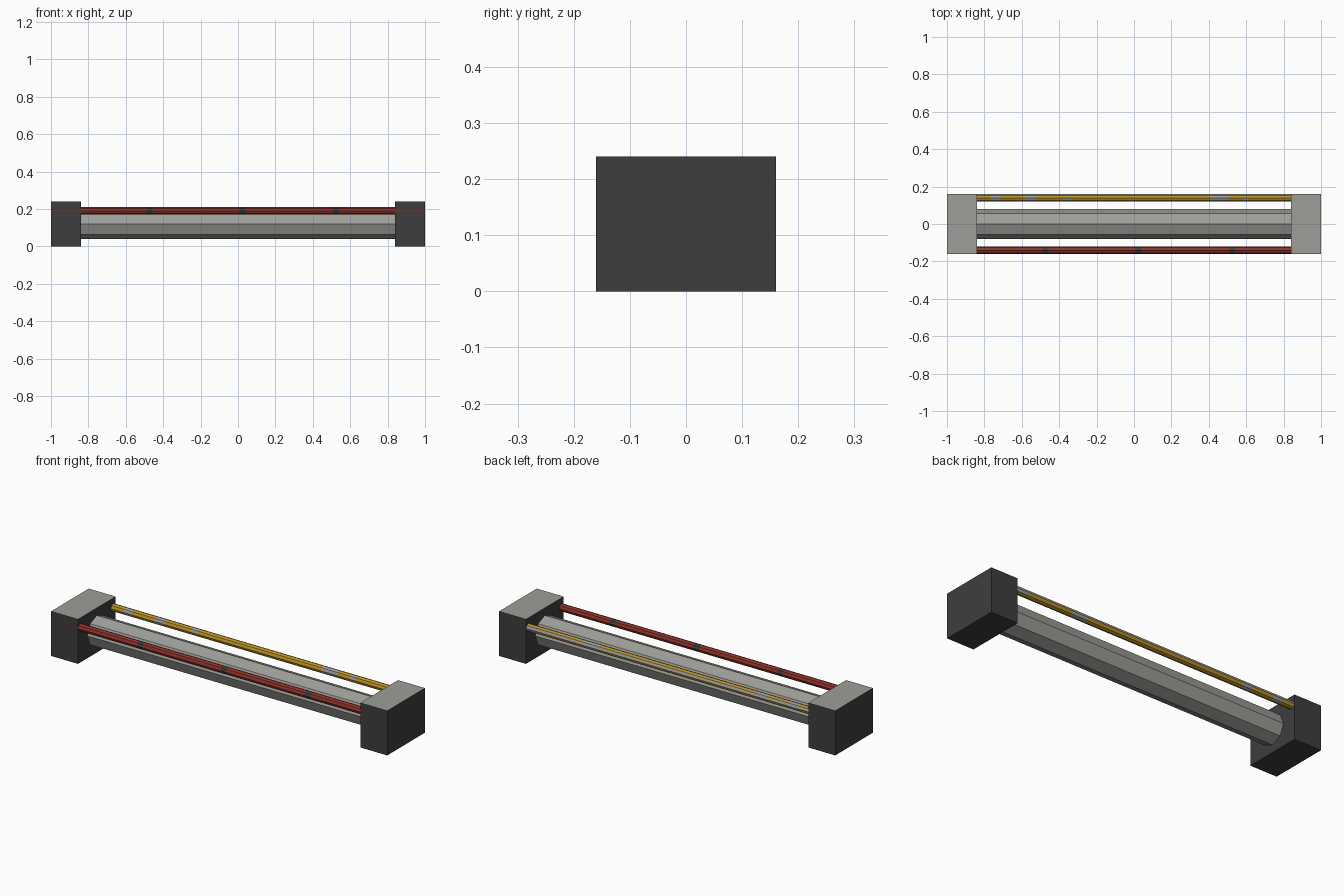
import bpy, bmesh, math

if "Cube" in bpy.data.objects:
    bpy.data.objects.remove(bpy.data.objects["Cube"])


def material(name, rgb):
    m = bpy.data.materials.new(name)
    m.diffuse_color = (*rgb, 1)
    m.use_nodes = True
    m.node_tree.nodes["Principled BSDF"].inputs["Base Color"].default_value = m.diffuse_color
    return m


GREY = material("concrete_grey", (0.34, 0.34, 0.32))
DARK = material("dark_grey", (0.048, 0.048, 0.048))
RED = material("red_paint", (0.27, 0.033, 0.025))
YELLOW = material("yellow_paint", (0.50, 0.29, 0.02))


def finish(name, bm, mats, rule):
    """Turn a bmesh into an object, colouring faces with a rule."""
    bmesh.ops.recalc_face_normals(bm, faces=bm.faces)
    bm.normal_update()
    for f in bm.faces:
        f.material_index = rule(f.calc_center_median(), f.normal)
    me = bpy.data.meshes.new(name)
    bm.to_mesh(me)
    bm.free()
    for m in mats:
        me.materials.append(m)
    ob = bpy.data.objects.new(name, me)
    bpy.context.collection.objects.link(ob)
    return ob


def pipe(name, radius, y, z, stations, mats, rule, sides=8):
    """Eight-sided pipe along x, cut into rings at the given stations."""
    bm = bmesh.new()
    rings = []
    for x in stations:
        rings.append([bm.verts.new((x, y + radius * math.cos(a), z + radius * math.sin(a)))
                      for a in (2 * math.pi * i / sides for i in range(sides))])
    for r0, r1 in zip(rings, rings[1:]):
        for i in range(sides):
            j = (i + 1) % sides
            bm.faces.new((r0[i], r0[j], r1[j], r1[i]))
    bm.faces.new(rings[0])
    bm.faces.new(rings[-1])
    return finish(name, bm, mats, rule)


# End blocks: dark sides, light top
for side, label in ((-1, "left"), (1, "right")):
    bm = bmesh.new()
    bmesh.ops.create_cube(bm, size=1)
    for v in bm.verts:
        v.co = (v.co.x * 0.16 + side * 0.92, v.co.y * 0.32, v.co.z * 0.24 + 0.12)
    finish(label + "_end_block", bm, [DARK, GREY], lambda c, n: 1 if n.z > 0.5 else 0)

# Large central pipe
pipe("main_pipe", 0.08, 0, 0.12, [-0.9, 0.9], [GREY], lambda c, n: 0)

# Thin red pipe at the front with dark couplings
red_bands = [(-0.49, -0.457), (0.008, 0.042), (0.507, 0.541)]
pipe("red_pipe", 0.02, -0.1405, 0.19,
     [-0.999] + [x for b in red_bands for x in b] + [0.999], [RED, DARK],
     lambda c, n: int(any(a < c.x < b for a, b in red_bands)))

# Thin yellow pipe at the back with bare worn patches
worn = [(-0.765, -0.715), (-0.585, -0.525), (0.41, 0.505)]
chips = [(-0.365, -0.325), (0.58, 0.61)]


def yellow_rule(c, n):
    if any(a < c.x < b for a, b in worn):
        return 1
    if any(a < c.x < b for a, b in chips) and n.y < 0 < n.z:
        return 1
    return int(n.y > 0.8 and (n.z > 0 or c.x > 0.77))


cuts = sorted([x for b in worn + chips for x in b] + [-0.999, 0.77, 0.999])
pipe("yellow_pipe", 0.02, 0.1395, 0.19, cuts, [YELLOW, GREY], yellow_rule)
